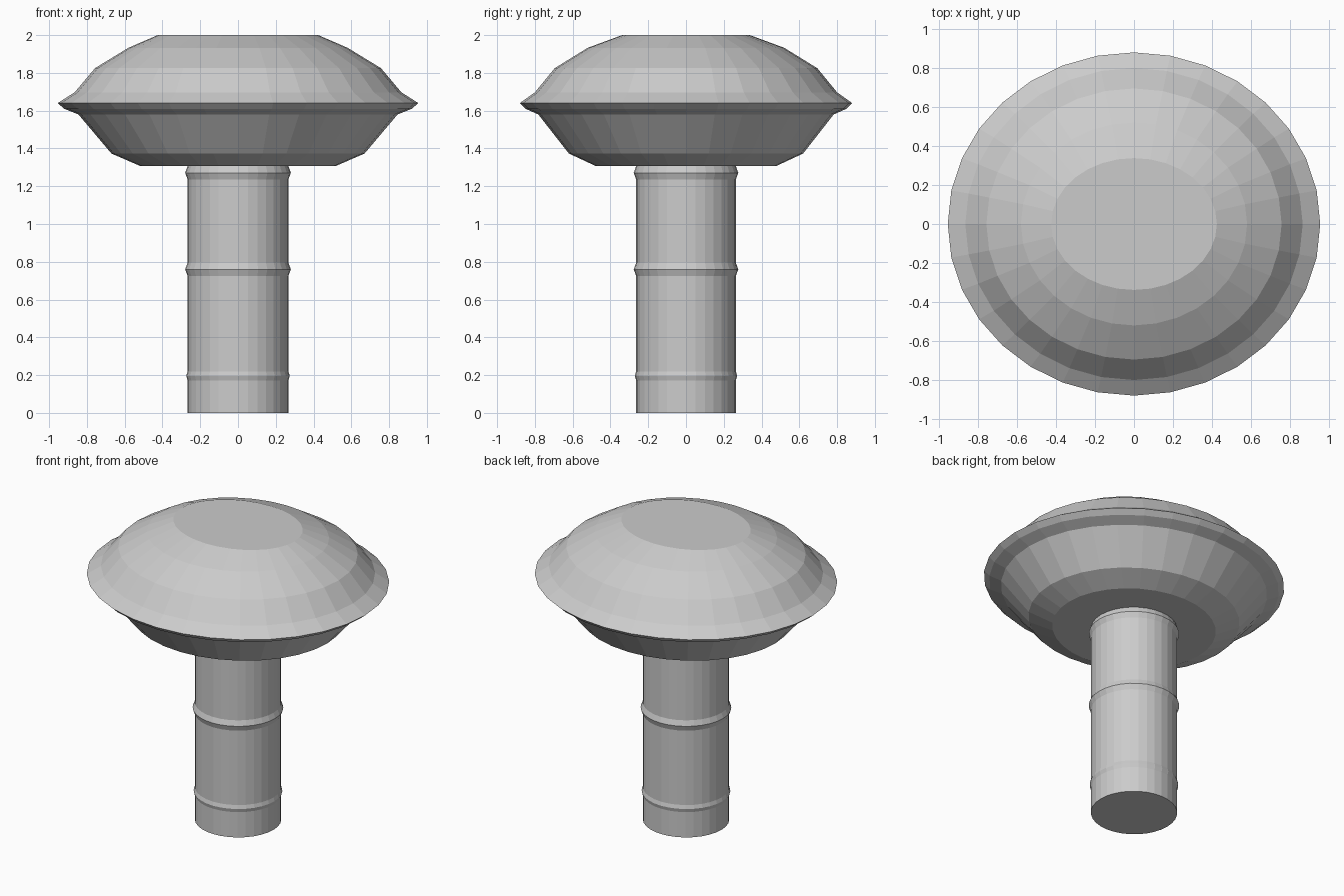
import bpy, bmesh
from math import sin, cos, tau

if "Cube" in bpy.data.objects:
    bpy.data.objects.remove(bpy.data.objects["Cube"])

SIDES = 32


def lathe(name, profile):
    """Stack elliptical rings (rx, ry, z) from bottom to top and cap both ends."""
    bm = bmesh.new()
    rings = []
    for rx, ry, z in profile:
        rings.append([bm.verts.new((rx * cos(tau * i / SIDES), ry * sin(tau * i / SIDES), z))
                      for i in range(SIDES)])
    for a, b in zip(rings, rings[1:]):
        for i in range(SIDES):
            j = (i + 1) % SIDES
            bm.faces.new((a[i], a[j], b[j], b[i]))
    bm.faces.new(rings[0][::-1])
    bm.faces.new(rings[-1])
    mesh = bpy.data.meshes.new(name)
    bm.to_mesh(mesh)
    bm.free()
    obj = bpy.data.objects.new(name, mesh)
    bpy.context.collection.objects.link(obj)
    return obj


# Cap: slightly oval dome with a flared rim and tapered underside
lathe("cap", [
    (0.52, 0.48, 1.308),
    (0.67, 0.62, 1.373),
    (0.845, 0.782, 1.58),
    (0.92, 0.85, 1.61),
    (0.955, 0.88, 1.64),
    (0.865, 0.80, 1.697),
    (0.757, 0.695, 1.825),
    (0.58, 0.52, 1.933),
    (0.425, 0.338, 2.0),
])

# Stem: straight column with three raised bands
R = 0.267
stem = [(R, R - 0.003, 0.0)]
for z, half, peak in [(0.196, 0.024, 0.274), (0.76, 0.035, 0.28), (1.271, 0.035, 0.28)]:
    stem += [(R, R - 0.003, z - half), (peak, peak - 0.003, z), (R, R - 0.003, z + half)]
stem.append((R, R - 0.003, 1.312))
lathe("stem", stem)
